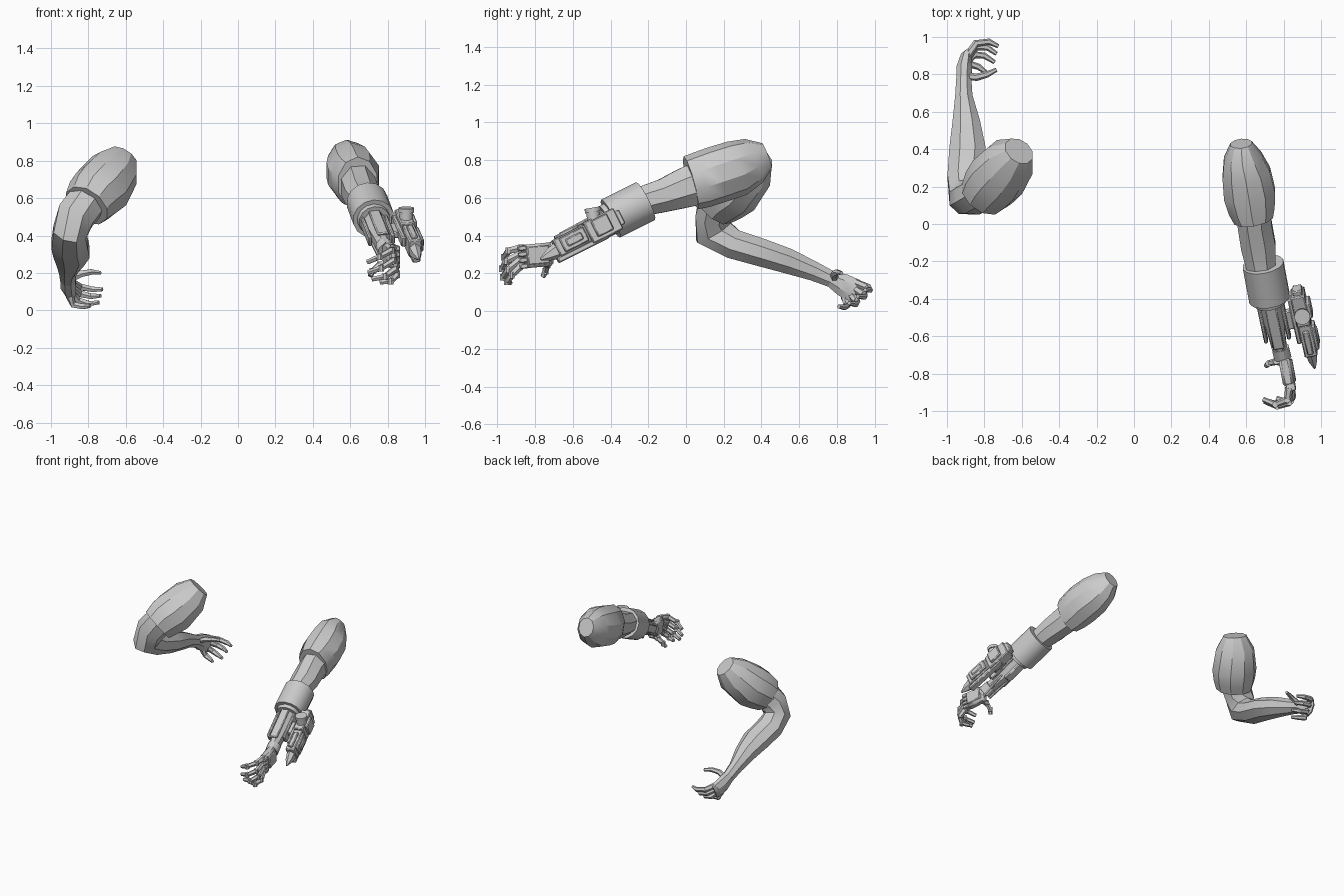
import bpy, bmesh, math
from mathutils import Vector

grey = bpy.data.materials.new("plain grey")
grey.diffuse_color = (0.6, 0.6, 0.6, 1)
X, Z = Vector((1, 0, 0)), Vector((0, 0, 1))


def finish(name, bm, bevel=0):
    bmesh.ops.recalc_face_normals(bm, faces=bm.faces)
    me = bpy.data.meshes.new(name)
    bm.to_mesh(me)
    bm.free()
    me.materials.append(grey)
    ob = bpy.data.objects.new(name, me)
    bpy.context.collection.objects.link(ob)
    if bevel:
        m = ob.modifiers.new("bevel", "BEVEL")
        m.width, m.segments = bevel, 1
    return ob


def loft(name, rows, n=8, ref=X, turn=0.5, bevel=0):
    """Skin rings (x, y, z, radius along ref, radius across) along a path."""
    bm = bmesh.new()
    pts = [Vector(r[:3]) for r in rows]
    rings = []
    for i, r in enumerate(rows):
        t = Vector()
        if i:
            t += (pts[i] - pts[i - 1]).normalized()
        if i < len(pts) - 1:
            t += (pts[i + 1] - pts[i]).normalized()
        t.normalize()
        u = (ref - t * ref.dot(t)).normalized()
        v = t.cross(u)
        ring = []
        for k in range(n):
            a = 2 * math.pi * (k + turn) / n
            ring.append(bm.verts.new(pts[i] + u * math.cos(a) * r[3] + v * math.sin(a) * r[4]))
        rings.append(ring)
    for a, b in zip(rings, rings[1:]):
        for k in range(n):
            bm.faces.new((a[k], a[(k + 1) % n], b[(k + 1) % n], b[k]))
    bm.faces.new(rings[0])
    bm.faces.new(rings[-1])
    return finish(name, bm, bevel)


def block(name, origin, d, s, u, v, bevel=0.006):
    """Box on an axis d; s, u, v are (low, high) along, sideways and up."""
    d = d.normalized()
    ux = (X - d * X.dot(d)).normalized()
    vz = d.cross(ux)
    bm = bmesh.new()
    bmesh.ops.create_cube(bm, size=1)
    for p in bm.verts:
        c = [lo + (q + 0.5) * (hi - lo) for q, (lo, hi) in zip(p.co, (s, u, v))]
        p.co = origin + d * c[0] + ux * c[1] + vz * c[2]
    return finish(name, bm, bevel)


def rod(name, a, b, r, n=12):
    a, b = Vector(a), Vector(b)
    ref = Z if abs((b - a).normalized().z) < 0.8 else X
    return loft(name, [(*a, r, r), (*b, r, r)], n, ref)


# ---- left arm: sleeve, bent arm, hand
loft("left_sleeve", [(-.81, .15, .56, .13, .13), (-.775, .195, .605, .15, .15),
                     (-.73, .25, .65, .16, .16), (-.66, .34, .75, .14, .135),
                     (-.615, .39, .82, .085, .08)], 10)
loft("left_arm", [(-.79, .18, .60, .11, .105), (-.865, .145, .51, .11, .10),
                  (-.90, .145, .42, .095, .11), (-.90, .25, .355, .105, .085),
                  (-.89, .40, .31, .105, .08), (-.897, .54, .265, .08, .072),
                  (-.91, .68, .21, .05, .055), (-.91, .78, .165, .043, .046)], 8)
loft("left_palm", [(-.91, .77, .17, .043, .046), (-.907, .83, .14, .045, .064),
                   (-.895, .89, .108, .034, .07), (-.885, .91, .098, .02, .06)], 8)

left_fingers = {
    "index": [(-.89, .90, .15), (-.845, .965, .125), (-.775, .975, .112), (-.725, .95, .112)],
    "middle": [(-.89, .89, .12), (-.845, .945, .088), (-.785, .945, .075), (-.735, .91, .078)],
    "ring": [(-.89, .87, .09), (-.855, .905, .052), (-.80, .90, .036), (-.745, .865, .042)],
    "little": [(-.90, .84, .075), (-.88, .855, .03), (-.83, .84, .021), (-.79, .81, .024)],
    "thumb": [(-.90, .79, .165), (-.84, .785, .195), (-.785, .80, .205), (-.735, .825, .20)]}
for f, path in left_fingers.items():
    loft("left_" + f, [(*p, r, r) for p, r in zip(path, (.021, .02, .017, .011))], 6, Z)

# ---- right arm: sleeve, upper arm, cuff
loft("right_sleeve", [(.64, .025, .68, .11, .145), (.63, .08, .695, .13, .15),
                      (.618, .16, .722, .145, .152), (.60, .27, .757, .135, .15),
                      (.58, .36, .797, .105, .125), (.573, .43, .825, .06, .07)], 10)
loft("right_upper_arm", [(.64, .06, .675, .10, .12), (.645, 0, .655, .098, .115),
                         (.665, -.12, .612, .10, .095), (.68, -.23, .582, .085, .085)], 8)
loft("cuff", [(.69, -.215, .583, .112, .112), (.725, -.40, .49, .112, .112)], 14)
loft("cuff_inner_ring", [(.72, -.38, .50, .09, .09), (.73, -.425, .478, .085, .085)], 14)

# ---- mechanical forearm
A = Vector((.725, -.40, .49))
D = Vector((.06, -.28, -.15))
loft("forearm_core", [(.725, -.39, .49, .062, .068), (.745, -.50, .432, .06, .064),
                      (.785, -.68, .335, .036, .045)], 8)
block("forearm_top_plate", A, D, (.02, .28), (-.032, .03), (.045, .062))
for i, (u0, u1) in enumerate(((-.075, -.055), (.05, .07))):
    block(f"forearm_rail_{i}", A, D, (.0, .25), (u0, u1), (-.03, .03))
block("forearm_under_plate", A, D, (.02, .17), (-.03, .03), (-.085, -.055))
rod("wrist_joint", (.782, -.66, .345), (.795, -.715, .315), .048)
for i in range(2):
    rod(f"wrist_piston_{i}", A + Vector((.05 - .09 * i, -.05, -.06)),
        (.81 - .05 * i, -.71, .28), .012, 8)

# ---- mechanical hand
P = Vector((.80, -.71, .305))
PD = Vector((.03, -.16, -.015))
block("right_palm", P, PD, (0, .155), (-.03, .03), (-.065, .06), .014)
block("back_of_hand_plate", P, PD, (.02, .14), (.028, .042), (-.05, .048))
for i in range(4):
    block(f"knuckle_{i}", P, PD, (.14, .185), (-.016, .034),
          (-.066 + .032 * i, -.04 + .032 * i), .005)

right_fingers = {
    "index": [(.83, -.875, .335), (.82, -.94, .32), (.755, -.965, .285), (.685, -.935, .255)],
    "middle": [(.83, -.88, .30), (.83, -.955, .265), (.765, -.975, .225), (.69, -.945, .20)],
    "ring": [(.835, -.88, .27), (.84, -.945, .22), (.785, -.97, .18), (.71, -.945, .165)],
    "little": [(.835, -.87, .245), (.85, -.925, .19), (.815, -.95, .155), (.755, -.93, .15)],
    "thumb": [(.80, -.74, .255), (.76, -.735, .245), (.72, -.745, .21), (.705, -.76, .18)]}
for f, path in right_fingers.items():
    for j in range(3):
        a, b = Vector(path[j]), Vector(path[j + 1])
        r = .022 - .003 * j
        loft(f"right_{f}_link_{j}", [(*a, r, r), (*b.lerp(a, .1), r * .85, r * .85)], 6, Z)
        rod(f"right_{f}_joint_{j}", a - Z * .017, a + Z * .017, .017, 8)

# ---- gadget beside the forearm
G = Vector((.90, -.50, .43))
GD = Vector((.19, -.84, -.42))
parts = {
    "gadget_rear_body": ((-.15, .03), (-.035, .04), (-.07, .055)),
    "gadget_front_body": ((.03, .22), (-.03, .04), (-.055, .045)),
    "gadget_rear_panel": ((-.10, -.005), (.035, .06), (-.05, .045)),
    "gadget_front_panel": ((.045, .19), (.035, .056), (-.045, .038)),
    "gadget_panel_insert": ((.07, .165), (.05, .064), (-.025, .018)),
    "gadget_inner_rail": ((-.13, .14), (-.055, -.03), (-.03, .03)),
    "gadget_lower_rail": ((-.06, .24), (-.015, .03), (-.08, -.05)),
    "gadget_top_rail": ((.06, .20), (-.012, .022), (.04, .06)),
    "gadget_rear_cap": ((-.175, -.14), (-.02, .03), (-.05, .035)),
    "gadget_bracket": ((-.06, .05), (-.11, -.04), (-.02, .02))}
for name, (s, u, v) in parts.items():
    block(name, G, GD, s, u, v)
rod("gadget_dial", (.90, -.485, .46), (.90, -.495, .53), .036, 16)
rod("gadget_dial_cap", (.90, -.493, .525), (.90, -.497, .548), .043, 16)
g = GD.normalized()
tip = [G + g * s + Vector((.005, 0, -.02)) for s in (.21, .26, .31)]
loft("gadget_spike", [(*p, a, b) for p, a, b in zip(tip, (.034, .026, .006), (.045, .03, .006))], 6)

# ---- shading
for ob in bpy.data.objects:
    ob.select_set(True)
bpy.context.view_layer.objects.active = bpy.data.objects["left_arm"]
bpy.ops.object.shade_smooth_by_angle(angle=math.radians(30))
